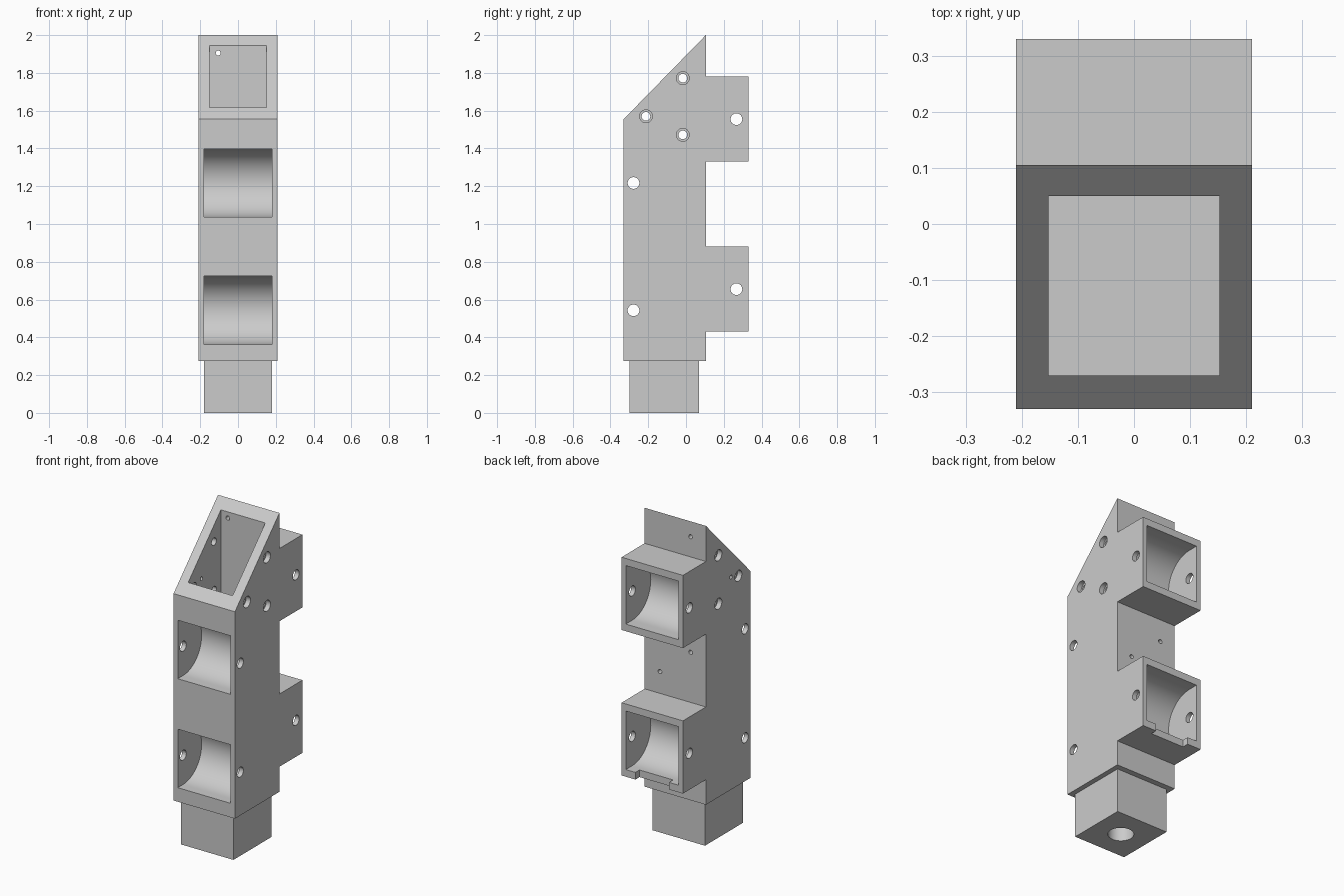
import bpy
import bmesh
from math import pi, sin, cos
from mathutils import Matrix, Vector

cube = bpy.data.objects.get("Cube")
if cube:
    bpy.data.objects.remove(cube)

grey = bpy.data.materials.new("plain grey")
grey.use_nodes = True
colour = (0.6, 0.6, 0.6, 1)
grey.diffuse_color = colour
grey.node_tree.nodes["Principled BSDF"].inputs["Base Color"].default_value = colour


def finish(bm, name):
    bmesh.ops.recalc_face_normals(bm, faces=bm.faces)
    mesh = bpy.data.meshes.new(name)
    bm.to_mesh(mesh)
    bm.free()
    mesh.materials.append(grey)
    obj = bpy.data.objects.new(name, mesh)
    bpy.context.collection.objects.link(obj)
    return obj


def prism(name, profile, half_width):
    """Extrude a (y, z) outline along x, centred on x = 0."""
    bm = bmesh.new()
    face = bm.faces.new([bm.verts.new((-half_width, y, z)) for y, z in profile])
    new = bmesh.ops.extrude_face_region(bm, geom=[face])["geom"]
    verts = [v for v in new if isinstance(v, bmesh.types.BMVert)]
    bmesh.ops.translate(bm, verts=verts, vec=(2 * half_width, 0, 0))
    return finish(bm, name)


def box(name, half_width, y0, y1, z0, z1):
    return prism(name, [(y0, z0), (y1, z0), (y1, z1), (y0, z1)], half_width)


def rod(name, centre, radius, length, axis, sides=32):
    bm = bmesh.new()
    turn = Vector((0, 0, 1)).rotation_difference(Vector(axis)).to_matrix().to_4x4()
    bmesh.ops.create_cone(bm, cap_ends=True, segments=sides, radius1=radius,
                          radius2=radius, depth=length,
                          matrix=Matrix.Translation(centre) @ turn)
    return finish(bm, name)


def cut(target, cutter):
    cutter.hide_render = True
    mod = target.modifiers.new("cut", "BOOLEAN")
    mod.operation = "DIFFERENCE"
    mod.solver = "EXACT"
    mod.object = cutter
    bpy.context.view_layer.objects.active = target
    bpy.ops.object.modifier_apply(modifier=mod.name)
    bpy.data.objects.remove(cutter)


def wheel_pocket(y, z, side):
    """Round-bottomed slot, open towards side (-1 front, 1 back)."""
    r = 0.181
    steps = 32
    arc = [(y - side * r * sin(pi * i / steps), z + r * cos(pi * i / steps))
           for i in range(steps + 1)]
    mouth = y + side * 0.15
    return prism("pocket_cutter", arc + [(mouth, z - r), (mouth, z + r)], 0.181)


X, Y, Z = (1, 0, 0), (0, 1, 0), (0, 0, 1)
FRONT, SPINE, BACK = -0.33, 0.105, 0.33

# Housing: sloped column with two blocks on the back
housing = prism("housing", [
    (FRONT, 0.275), (SPINE, 0.275), (SPINE, 0.43), (BACK, 0.43),
    (BACK, 0.88), (SPINE, 0.88), (SPINE, 1.33), (BACK, 1.33),
    (BACK, 1.78), (SPINE, 1.78), (SPINE, 2.0), (FRONT, 1.555)], 0.21)

# Deep pocket in the sloped top
cut(housing, box("top_cutter", 0.152, -0.27, 0.05, 1.42, 2.2))

# Wheel pockets with their axle holes
for y, z, side in [(-0.278, 0.543, -1), (-0.278, 1.217, -1),
                   (0.267, 0.655, 1), (0.267, 1.555, 1)]:
    cut(housing, wheel_pocket(y, z, side))
    cut(housing, rod("axle_cutter", (0, y, z), 0.031, 0.6, X))

# Counterbored fixing holes through both side walls
for y, z in [(-0.212, 1.57), (-0.017, 1.772), (-0.017, 1.472)]:
    cut(housing, rod("screw_cutter", (0, y, z), 0.023, 0.6, X))
    for side in (-1, 1):
        cut(housing, rod("bore_cutter", (side * 0.23, y, z), 0.034, 0.1, X))

# Small wire holes in the spine and one side wall
for x, z in [(-0.105, 1.905), (-0.105, 1.19), (0.105, 1.015)]:
    cut(housing, rod("wire_cutter", (x, 0.09, z), 0.013, 0.14, Y, 16))
cut(housing, rod("wire_cutter", (-0.18, -0.14, 1.59), 0.012, 0.14, X, 16))

# Notch in the lower lip of the bottom block
cut(housing, box("notch_cutter", 0.115, 0.29, 0.4, 0.4, 0.49))

# Square plug at the foot with a round socket
plug = box("plug", 0.179, -0.3, 0.07, 0, 0.275)
cut(plug, rod("socket_cutter", (0, -0.115, 0.05), 0.073, 0.3, Z, 48))

# Smooth the round walls, keep the edges crisp
for obj in (housing, plug):
    bpy.ops.object.select_all(action="DESELECT")
    obj.select_set(True)
    bpy.context.view_layer.objects.active = obj
    bpy.ops.object.shade_smooth_by_angle(angle=0.5)
